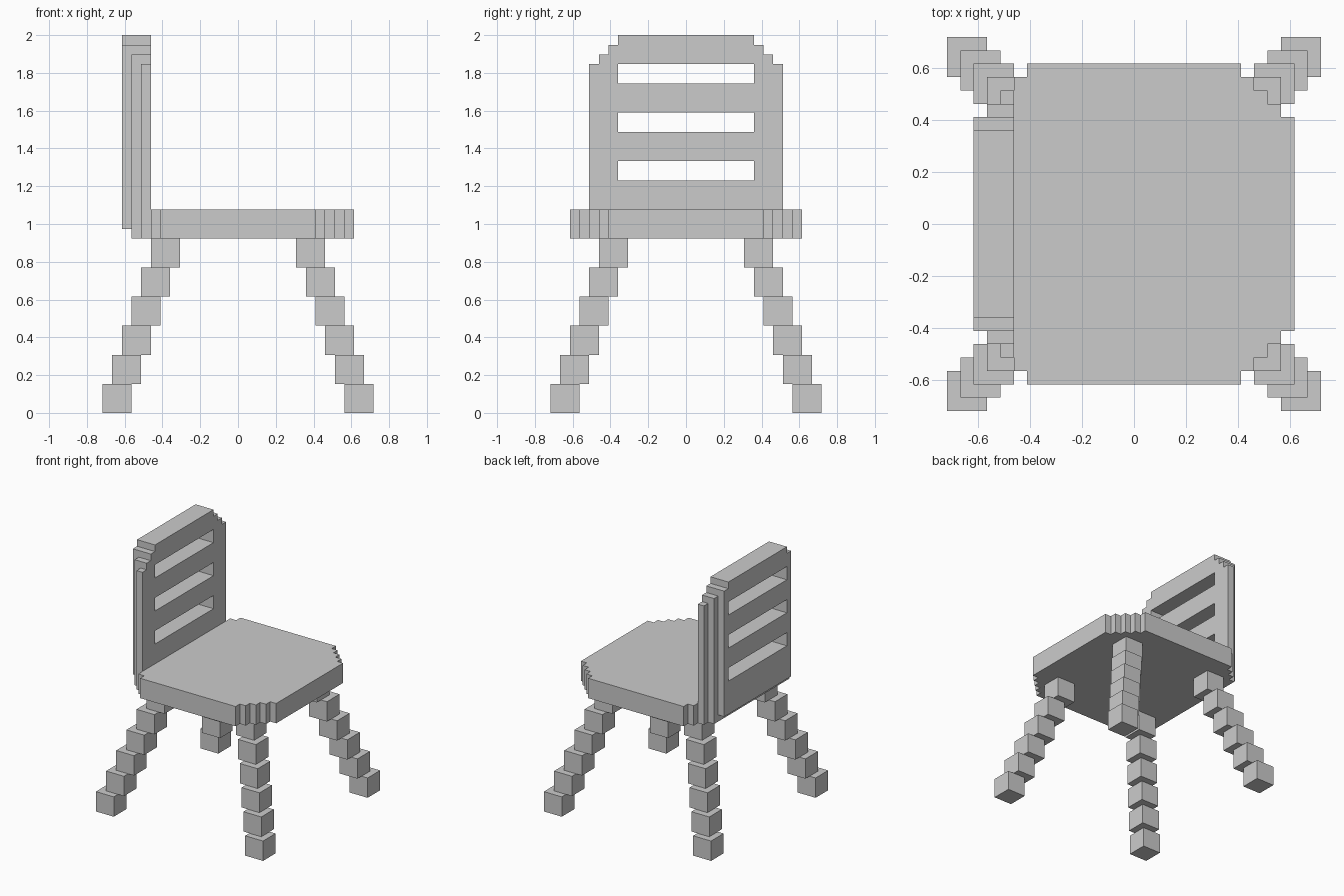
import bpy, bmesh
from mathutils import Vector

if "Cube" in bpy.data.objects:
    bpy.data.objects.remove(bpy.data.objects["Cube"])

U = 2 / 39  # one block; all sizes below are in blocks


def finish(bm, name):
    bmesh.ops.recalc_face_normals(bm, faces=bm.faces)
    bmesh.ops.scale(bm, vec=(U, U, U), verts=bm.verts)
    mesh = bpy.data.meshes.new(name)
    bm.to_mesh(mesh)
    bm.free()
    ob = bpy.data.objects.new(name, mesh)
    bpy.context.collection.objects.link(ob)
    return ob


def add_box(bm, lo, hi):
    verts = bmesh.ops.create_cube(bm, size=1)["verts"]
    lo, hi = Vector(lo), Vector(hi)
    for v in verts:
        v.co = (lo + hi) / 2 + v.co * (hi - lo)


def prism(name, points, direction):
    bm = bmesh.new()
    face = bm.faces.new([bm.verts.new(p) for p in points])
    out = bmesh.ops.extrude_face_region(bm, geom=[face])["geom"]
    bmesh.ops.translate(bm, vec=direction,
                        verts=[g for g in out if isinstance(g, bmesh.types.BMVert)])
    return finish(bm, name)


def cut(ob, name, lo, hi):
    bm = bmesh.new()
    add_box(bm, lo, hi)
    cutter = finish(bm, name)
    cutter.hide_render = True
    cutter.hide_set(True)
    cutter.display_type = 'WIRE'
    mod = ob.modifiers.new(name, 'BOOLEAN')
    mod.operation = 'DIFFERENCE'
    mod.solver = 'EXACT'
    mod.object = cutter


# Seat: slab with stair-stepped corners, its rear edge meeting the backrest
half = [(-9, 10), (-9, 11), (-8, 11), (-8, 12), (8, 12), (8, 11), (9, 11),
        (9, 10), (10, 10), (10, 9), (11, 9), (11, 8), (12, 8)]
outline = half + [(x, -y) for x, y in reversed(half)]
prism("seat", [(x, y, 18) for x, y in outline], (0, 0, 3))

# Backrest: stepped-top panel
half = [(10, 18), (10, 36), (9, 36), (9, 37), (8, 37), (8, 38), (7, 38), (7, 39)]
outline = half + [(-y, z) for y, z in reversed(half)]
back = prism("backrest", [(-12, y, z) for y, z in outline], (3, 0, 0))

# Three slots through the backrest
for i, z in enumerate((24, 29, 34)):
    cut(back, f"slot_cutter_{i + 1}", (-13, -7, z), (-8, 7, z + 2))

# Stepped rear edges and the raised lower rear edge
for side, s in (("left", 1), ("right", -1)):
    for y, x in ((8, -11), (9, -10)):
        ys = sorted((s * y, s * 11))
        cut(back, f"{side}_edge_cutter_{y}", (-13, ys[0], 17), (x, ys[1], 40))
cut(back, "lower_edge_cutter", (-13, -11, 17), (-11, 11, 19))

# Legs: six cubes stepping diagonally outwards towards the floor
for end, sx in (("front", 1), ("back", -1)):
    for side, sy in (("left", 1), ("right", -1)):
        bm = bmesh.new()
        for i in range(6):
            c = Vector((sx * (12.5 - i), sy * (12.5 - i), 1.5 + 3 * i))
            h = Vector((1.5, 1.5, 1.5))
            add_box(bm, c - h, c + h)
        finish(bm, f"{end}_{side}_leg")
